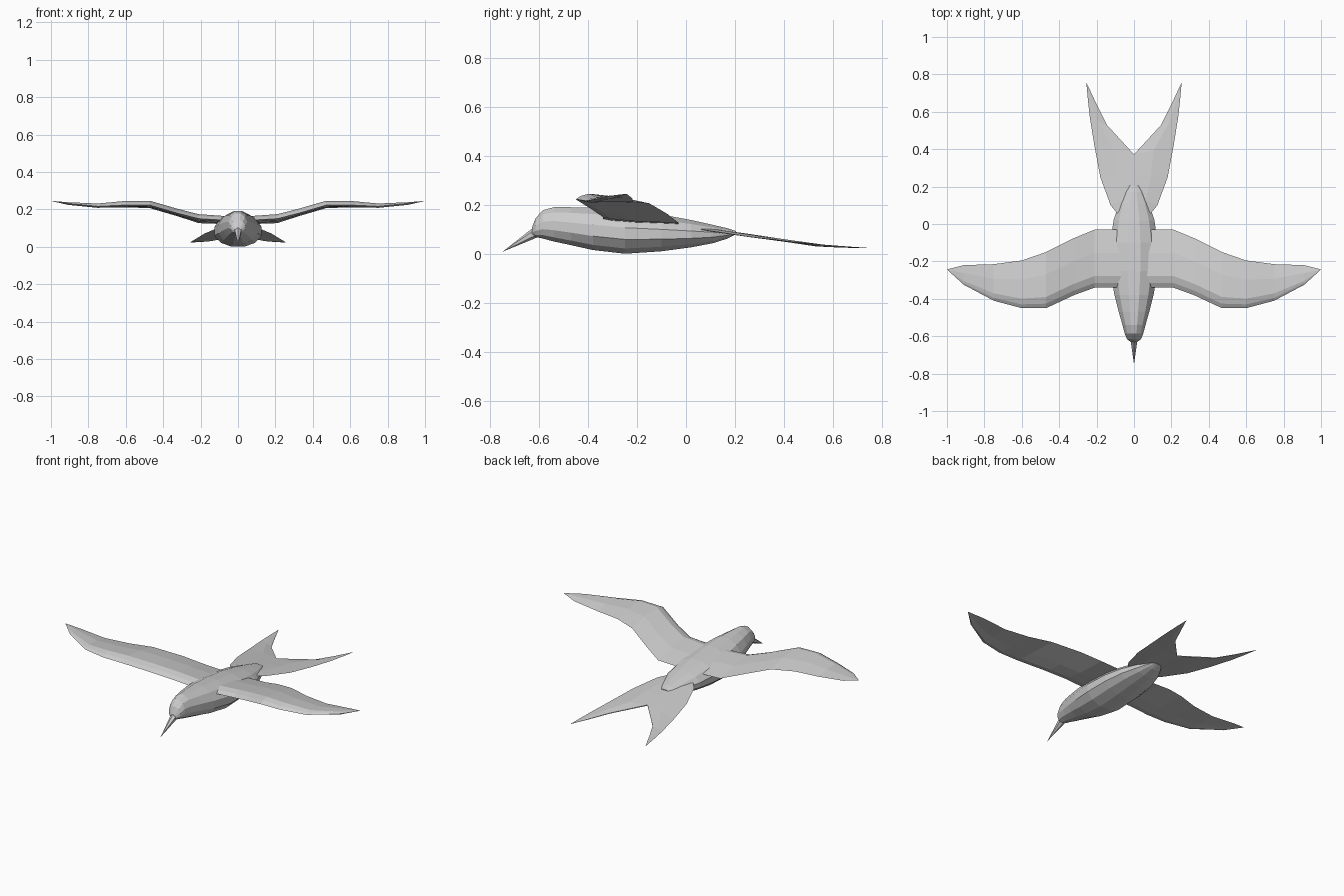
import bpy, bmesh, math


def loft(name, rings, closed=True, tip=None):
    """Skin a list of equal-length rings and cap both ends."""
    bm = bmesh.new()
    rows = [[bm.verts.new(p) for p in r] for r in rings]
    n = len(rows[0])
    for a, b in zip(rows, rows[1:]):
        for i in range(n):
            j = (i + 1) % n
            bm.faces.new((a[i], a[j], b[j], b[i]))
    bm.faces.new(rows[0])
    if tip:
        t = bm.verts.new(tip)
        for i in range(n):
            bm.faces.new((rows[-1][i], rows[-1][(i + 1) % n], t))
    else:
        bm.faces.new(rows[-1])
    bmesh.ops.recalc_face_normals(bm, faces=bm.faces)
    me = bpy.data.meshes.new(name)
    bm.to_mesh(me)
    bm.free()
    ob = bpy.data.objects.new(name, me)
    bpy.context.collection.objects.link(ob)
    return ob


def mirror_x(ob):
    ob.modifiers.new("mirror", 'MIRROR').use_axis[0] = True


def body_ring(y, top, bottom, width, n=12):
    mid = bottom + (top - bottom) * 0.45
    ring = []
    for i in range(n):
        a = 2 * math.pi * (i + 0.5) / n
        s, c = math.sin(a), math.cos(a)
        ring.append((width * 1.03 * s, y, mid + c * 1.035 * ((top - mid) if c > 0 else (mid - bottom))))
    return ring


# Body and head: y, top z, bottom z, half width
body = [(-0.63, 0.105, 0.075, 0.018), (-0.615, 0.145, 0.068, 0.038),
        (-0.585, 0.178, 0.062, 0.05), (-0.54, 0.19, 0.05, 0.062),
        (-0.47, 0.19, 0.035, 0.082), (-0.38, 0.188, 0.015, 0.105),
        (-0.25, 0.178, 0.0, 0.127), (-0.1, 0.16, 0.01, 0.127),
        (0.02, 0.138, 0.026, 0.11), (0.11, 0.118, 0.043, 0.08),
        (0.17, 0.104, 0.062, 0.05), (0.205, 0.092, 0.08, 0.025)]
loft("body", [body_ring(*s) for s in body])

# Beak
beak = [(0.022 * math.sin(a), -0.61 - 0.01 * math.cos(a), 0.09 + 0.02 * math.cos(a))
        for a in (math.pi * k / 3 for k in range(6))]
loft("beak", [beak], tip=(0, -0.75, 0.008))

# Wings: x, leading y, trailing y, leading z, top z, trailing z
wing = [(0.04, -0.34, -0.03, 0.14, 0.162, 0.12), (0.21, -0.34, -0.03, 0.15, 0.174, 0.126),
        (0.32, -0.38, -0.075, 0.178, 0.202, 0.162), (0.47, -0.45, -0.15, 0.222, 0.245, 0.206),
        (0.60, -0.45, -0.195, 0.223, 0.245, 0.211), (0.75, -0.41, -0.215, 0.216, 0.231, 0.211),
        (0.91, -0.325, -0.22, 0.232, 0.238, 0.227)]


def wing_ring(x, lead, trail, zl, zt, ztr):
    c = trail - lead
    low = min(zl, ztr)
    return [(x, lead, zl), (x, lead + 0.08 * c, zl + 0.6 * (zt - zl)),
            (x, lead + 0.2 * c, zt), (x, lead + 0.6 * c, zt * 0.55 + ztr * 0.45 + 0.004),
            (x, trail, ztr), (x, lead + 0.4 * c, low + 0.3 * (zl - low)),
            (x, lead + 0.12 * c, zl - 0.008)]


mirror_x(loft("wing", [wing_ring(*s) for s in wing], tip=(1.0, -0.243, 0.245)))

# Forked tail: inner x, y and z, then outer x, y and z, thickness
tail = [(0, 0.05, 0.105, 0.085, 0.05, 0.1, 0.012), (0, 0.15, 0.093, 0.125, 0.1, 0.093, 0.012),
        (0, 0.26, 0.078, 0.18, 0.25, 0.07, 0.011), (0, 0.372, 0.06, 0.212, 0.42, 0.05, 0.01),
        (0.145, 0.53, 0.032, 0.236, 0.57, 0.036, 0.008), (0.2, 0.64, 0.026, 0.247, 0.67, 0.029, 0.005)]


def tail_ring(xi, yi, zi, xo, yo, zo, t):
    mid = ((xi + xo) / 2, (yi + yo) / 2, (zi + zo) / 2 + t / 2)
    return [(xi, yi, zi + t / 4), mid, (xo, yo, zo),
            (mid[0], mid[1], mid[2] - t), (xi, yi, zi - t / 4)]


mirror_x(loft("tail", [tail_ring(*s) for s in tail], tip=(0.255, 0.758, 0.023)))
